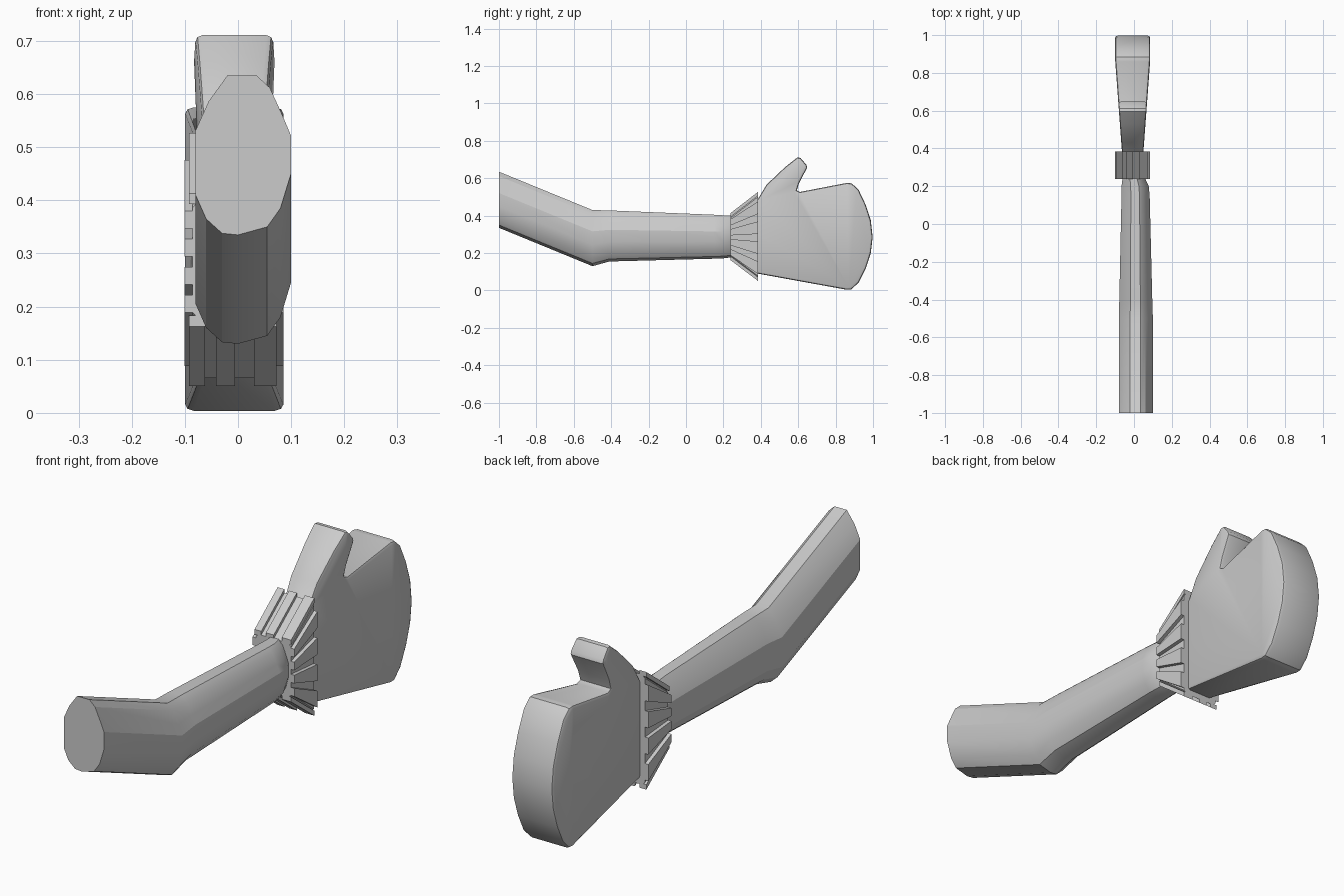
import bpy, bmesh

if "Cube" in bpy.data.objects:
    bpy.data.objects.remove(bpy.data.objects["Cube"])


def finish(name, bm, angle=0.5):
    bmesh.ops.recalc_face_normals(bm, faces=bm.faces)
    me = bpy.data.meshes.new(name)
    bm.to_mesh(me)
    bm.free()
    ob = bpy.data.objects.new(name, me)
    bpy.context.collection.objects.link(ob)
    bpy.ops.object.select_all(action='DESELECT')
    ob.select_set(True)
    bpy.context.view_layer.objects.active = ob
    if angle:
        bpy.ops.object.shade_smooth_by_angle(angle=angle)
    return ob


def loft(bm, rings, closed=False):
    vs = [[bm.verts.new(p) for p in r] for r in rings]
    n = len(vs[0])
    pairs = list(zip(vs, vs[1:])) + ([(vs[-1], vs[0])] if closed else [])
    for a, b in pairs:
        for i in range(n):
            bm.faces.new((a[i], a[(i + 1) % n], b[(i + 1) % n], b[i]))
    if not closed:
        bm.faces.new(vs[0])
        bm.faces.new(vs[-1])


def lerp(a, b, t):
    return a + (b - a) * t


# Sleeve: one uneven oval section swept through the bent elbow
OVAL = [(-.02, .633), (.035, .633), (.06, .61), (.083, .56), (.1, .52), (.1, .45),
        (.08, .385), (.055, .35), (0, .335), (-.03, .338), (-.06, .365), (-.08, .41),
        (-.08, .53), (-.055, .585)]
# y, x min, x max, z min, z max
STATIONS = [(-1, -.08, .1, .335, .635), (-.5, -.08, .1, .13, .43),
            (-.41, -.078, .097, .155, .428), (.15, -.066, .083, .17, .405),
            (.2, -.066, .078, .172, .402), (.25, -.06, .055, .178, .4)]
bm = bmesh.new()
loft(bm, [[(lerp(x0, x1, (x + .08) / .18), y, lerp(z0, z1, (z - .335) / .298))
           for x, z in OVAL] for y, x0, x1, z0, z1 in STATIONS])
finish("sleeve_arm", bm, .4)

# Mitten hand: side outline with thumb, extruded across and widened to the tip
OUTLINE = [(.24, .19), (.385, .09), (.86, .004), (.885, .006), (.925, .045), (.962, .12),
           (.988, .2), (.998, .285), (.988, .375), (.96, .46), (.922, .54), (.885, .573),
           (.86, .575), (.61, .527), (.592, .535), (.605, .575), (.648, .657),
           (.644, .672), (.612, .709), (.595, .711), (.53, .66), (.43, .565),
           (.385, .49), (.24, .39)]
bm = bmesh.new()
loft(bm, [[(x, y, z) for y, z in OUTLINE] for x in (-.07, .07)])
bmesh.ops.recalc_face_normals(bm, faces=bm.faces)
rim = [e for e in bm.edges if abs(e.verts[0].co.x - e.verts[1].co.x) < .01]
bmesh.ops.bevel(bm, geom=rim, offset=.012, segments=2, profile=.5, affect='EDGES')
bmesh.ops.bisect_plane(bm, geom=bm.verts[:] + bm.edges[:] + bm.faces[:],
                       plane_co=(0, .87, 0), plane_no=(0, 1, 0))
for v in bm.verts:
    t = (min(v.co.y, .87) - .385) / (.87 - .385)
    v.co.x = lerp(lerp(-.064, -.1, t), lerp(.05, .086, t), (v.co.x + .07) / .14)
finish("mitten_hand", bm, .6)

# Cuff: flared rectangular shell with chamfered corners
Y0, Y1 = .237, .385
XL, XR = -.086, .071
Z0, Z1 = (.178, .398), (.066, .512)


def rect(y, z, d):
    x0, x1, z0, z1, c = XL + d, XR - d, z[0] + d, z[1] - d, .012
    return [(x0 + c, y, z0), (x1 - c, y, z0), (x1, y, z0 + c), (x1, y, z1 - c),
            (x1 - c, y, z1), (x0 + c, y, z1), (x0, y, z1 - c), (x0, y, z0 + c)]


bm = bmesh.new()
loft(bm, [rect(Y0, Z0, 0), rect(Y1, Z1, 0), rect(Y1, Z1, .026), rect(Y0, Z0, .026)], True)
finish("cuff_shell", bm, 0)

# Cuff ribs: tapered strips on the two sides, straight strips above and below
bm = bmesh.new()
for xa, xb in ((XL - .015, XL + .005), (XR - .005, XR + .015)):
    for f in (.05, .29, .53, .77):
        rings = []
        for y, (a, b) in ((Y0, Z0), (Y1, Z1)):
            za, zb = lerp(a, b, f), lerp(a, b, f + .15)
            rings.append([(xa, y, za), (xb, y, za), (xb, y, zb), (xa, y, zb)])
        loft(bm, rings)
for k, s in ((0, -1), (1, 1)):
    for xa, xb in ((-.092, -.062), (-.041, -.006), (.03, .072)):
        rings = []
        for y, z in ((Y0, Z0), (Y1, Z1)):
            o, i = z[k] + s * .015, z[k] - s * .005
            rings.append([(xa, y, i), (xb, y, i), (xb, y, o), (xa, y, o)])
        loft(bm, rings)
finish("cuff_ribs", bm, 0)
